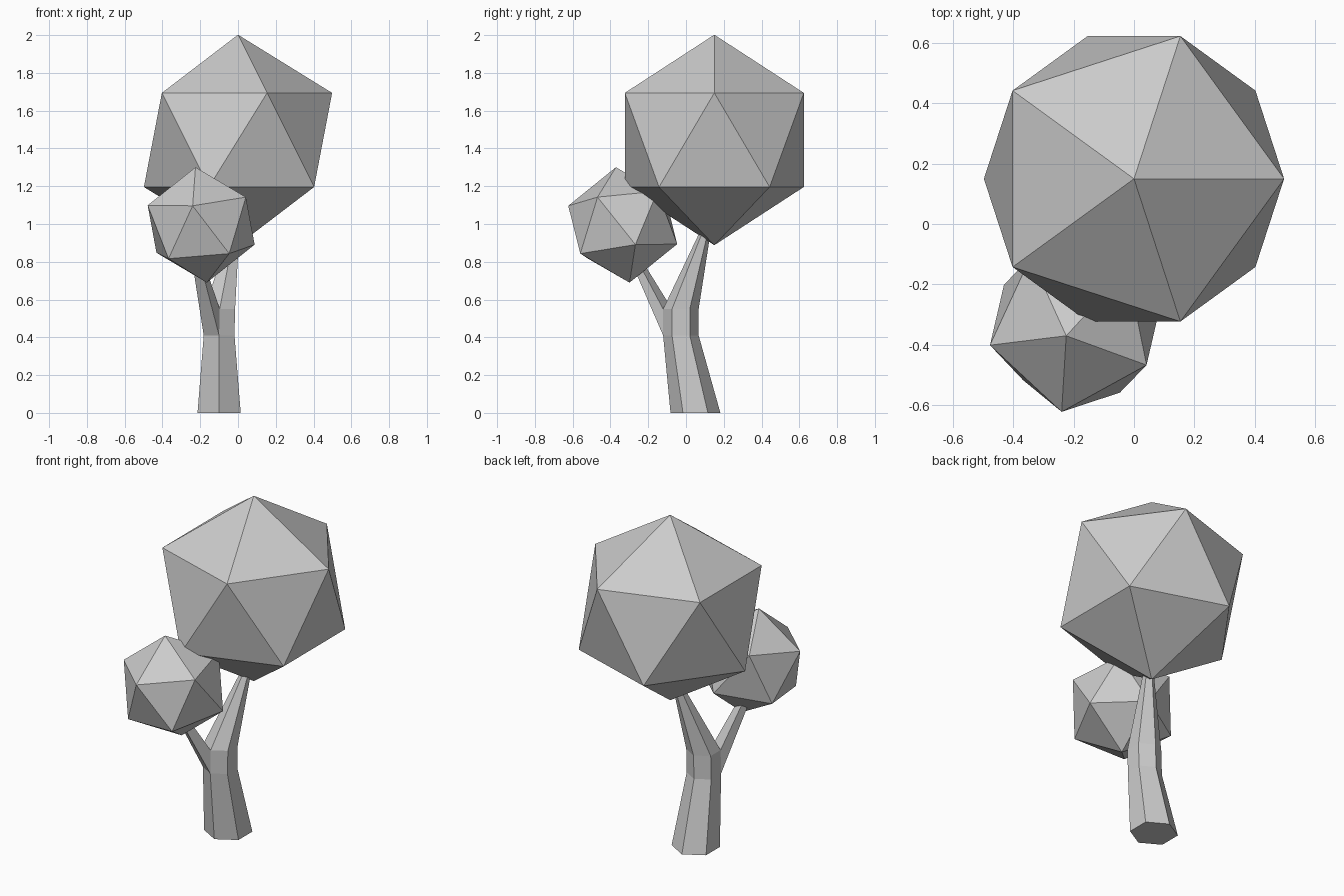
import bpy, bmesh
from math import sin, cos, radians
from mathutils import Vector, Matrix

if "Cube" in bpy.data.objects:
    bpy.data.objects.remove(bpy.data.objects["Cube"])


def finish(bm, name):
    bmesh.ops.recalc_face_normals(bm, faces=bm.faces)
    mesh = bpy.data.meshes.new(name)
    bm.to_mesh(mesh)
    bm.free()
    obj = bpy.data.objects.new(name, mesh)
    bpy.context.collection.objects.link(obj)
    return obj


def leaf_ball(name, center, radius, up, side):
    """Icosahedron with one corner along 'up' and a neighbouring corner towards 'side'."""
    z = Vector(up).normalized()
    x = Vector(side)
    x = (x - z * x.dot(z)).normalized()
    y = z.cross(x)
    rot = Matrix((x, y, z)).transposed().to_4x4()
    bm = bmesh.new()
    bmesh.ops.create_icosphere(bm, subdivisions=1, radius=radius,
                               matrix=Matrix.Translation(center) @ rot)
    return finish(bm, name)


# Foliage
leaf_ball("large_foliage", (0, 0.15, 1.445), 0.557, (0, 0, 1), (1, 0, 0))
leaf_ball("small_foliage", (-0.195, -0.335, 0.995), 0.309,
          (-0.03, -0.036, 0.305), (-0.045, -0.285, 0.105))

# Trunk: six-sided rings (x, y, z, radius)
stations = [(-0.1, 0.05, 0.0, 0.132), (-0.1, -0.027, 0.41, 0.094),
            (-0.097, -0.027, 0.55, 0.094), (-0.01, 0.115, 1.0, 0.022)]
bm = bmesh.new()
rings = []
for cx, cy, cz, r in stations:
    angles = [radians(90 + 60 * k) for k in range(6)]
    rings.append([bm.verts.new((cx + r * cos(a), cy + r * sin(a), cz)) for a in angles])
bm.faces.new(rings[0])
bm.faces.new(rings[-1])
fork = None
for i, (lo, hi) in enumerate(zip(rings, rings[1:])):
    for k in range(6):
        n = (k + 1) % 6
        quad = (lo[k], lo[n], hi[n], hi[k])
        if i == 1 and k == 2:
            fork = quad
        else:
            bm.faces.new(quad)

# Side branch grown out of the front-left face between the middle rings
c = Vector((-0.21, -0.255, 0.79))
u = Vector((0.86, -0.5, 0)) * 0.025
v = Vector((0.4, 0.7, 0.5)) * 0.02
tip = [bm.verts.new(p) for p in (c - u - v, c + u - v, c + u + v, c - u + v)]
for k in range(4):
    n = (k + 1) % 4
    bm.faces.new((fork[k], fork[n], tip[n], tip[k]))
bm.faces.new(tip)
finish(bm, "trunk")
